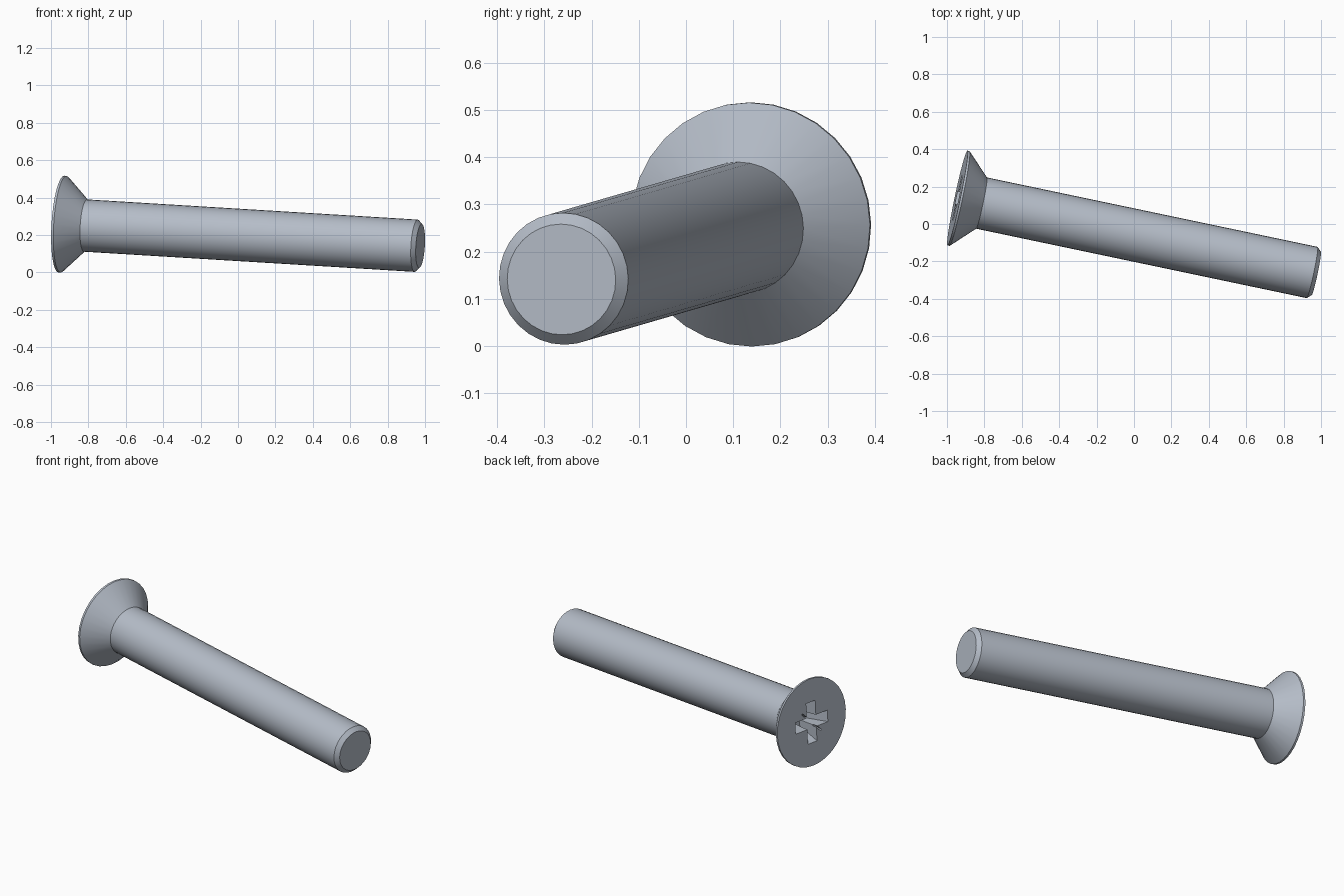
import bpy, bmesh, math
from mathutils import Vector, Matrix

cube = bpy.data.objects.get("Cube")
if cube:
    bpy.data.objects.remove(cube, do_unlink=True)

steel = bpy.data.materials.new("grey_steel")
steel.use_nodes = True
colour = (0.46, 0.505, 0.575, 1)
steel.diffuse_color = colour
steel.node_tree.nodes["Principled BSDF"].inputs["Base Color"].default_value = colour

# Local z runs along the screw from the head face to the tip
head_centre = Vector((-0.944, 0.139, 0.258))
tip_centre = Vector((0.975, -0.264, 0.141))
axis = tip_centre - head_centre
length = axis.length
placement = Matrix.Translation(head_centre) @ axis.to_track_quat('Z', 'Y').to_matrix().to_4x4()


def make_object(name, bm):
    bmesh.ops.recalc_face_normals(bm, faces=bm.faces)
    mesh = bpy.data.meshes.new(name)
    bm.to_mesh(mesh)
    bm.free()
    mesh.materials.append(steel)
    obj = bpy.data.objects.new(name, mesh)
    bpy.context.collection.objects.link(obj)
    obj.matrix_world = placement
    return obj


def lathe(name, profile, sides):
    """Closed solid from (radius, height) rings."""
    bm = bmesh.new()
    rings = []
    for r, z in profile:
        rings.append([bm.verts.new((r * math.cos(a), r * math.sin(a), z))
                      for a in (math.tau * i / sides for i in range(sides))])
    for low, high in zip(rings, rings[1:]):
        for i in range(sides):
            j = (i + 1) % sides
            bm.faces.new((low[i], low[j], high[j], high[i]))
    bm.faces.new(rings[0])
    bm.faces.new(rings[-1])
    return make_object(name, bm)


def bar_cutter(name, angle, half_length, half_width, depth, taper):
    """Bar across the head face, narrowing towards its floor."""
    bm = bmesh.new()
    bmesh.ops.create_cube(bm, size=2)
    for v in bm.verts:
        deep = v.co.z > 0
        v.co.x *= half_length * (taper if deep else 1)
        v.co.y *= half_width * (0.8 if deep else 1)
        v.co.z = depth if deep else -0.02
    bm.transform(Matrix.Rotation(angle, 4, 'Z'))
    obj = make_object(name, bm)
    obj.hide_render = True
    return obj


# Countersunk head, shank and chamfered tip as one turned body
screw = lathe("countersunk_screw", [
    (0.259, 0), (0.259, 0.012), (0.14, 0.132),
    (0.14, length - 0.0225), (0.1175, length)], 32)

# Cross recess with four shallow diagonal ticks
cutters = []
for k in range(2):
    turn = k * math.pi / 2
    cutters.append(bar_cutter("recess_cutter", turn, 0.13, 0.035, 0.13, 0.5))
    cutters.append(bar_cutter("tick_cutter", turn + math.pi / 4, 0.12, 0.005, 0.03, 0.5))

bpy.context.view_layer.objects.active = screw
for cutter in cutters:
    mod = screw.modifiers.new("recess", 'BOOLEAN')
    mod.operation = 'DIFFERENCE'
    mod.solver = 'EXACT'
    mod.object = cutter
    bpy.ops.object.modifier_apply(modifier=mod.name)
for cutter in cutters:
    bpy.data.objects.remove(cutter, do_unlink=True)

# Smooth round surfaces, crisp edges
bpy.ops.object.select_all(action='DESELECT')
screw.select_set(True)
bpy.ops.object.shade_smooth_by_angle(angle=math.radians(30))
